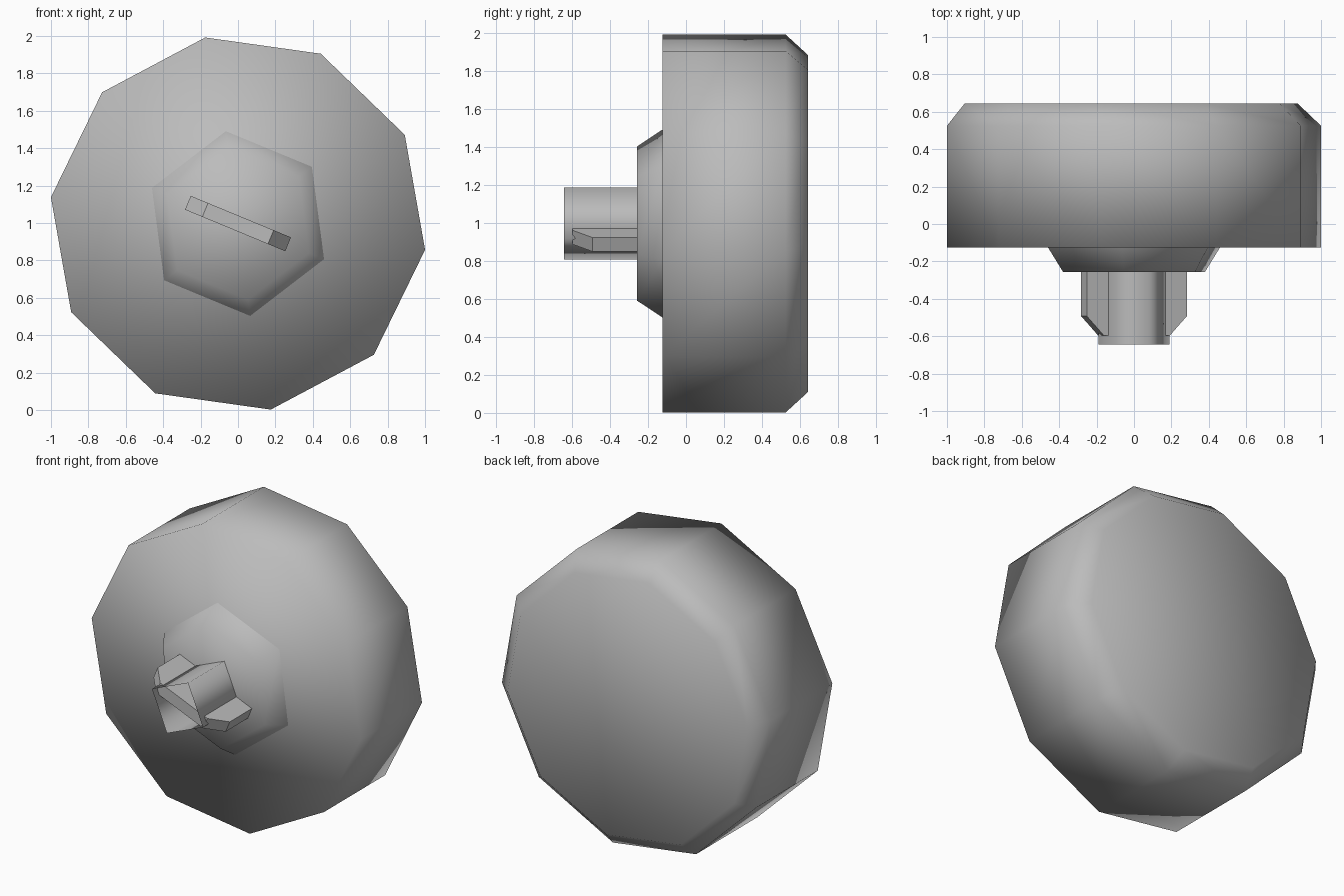
import bpy, bmesh, math
from mathutils import Matrix

cube = bpy.data.objects.get("Cube")
if cube:
    bpy.data.objects.remove(cube, do_unlink=True)

CENTRE_Z = 0.997

grey = bpy.data.materials.new("plain_grey")
grey.use_nodes = True
colour = (0.5, 0.5, 0.5, 1)
grey.diffuse_color = colour
grey.node_tree.nodes["Principled BSDF"].inputs["Base Color"].default_value = colour


def finish(name, bm, smooth):
    bmesh.ops.recalc_face_normals(bm, faces=bm.faces[:])
    mesh = bpy.data.meshes.new(name)
    bm.to_mesh(mesh)
    bm.free()
    for face in mesh.polygons:
        face.use_smooth = smooth
    mesh.materials.append(grey)
    obj = bpy.data.objects.new(name, mesh)
    bpy.context.collection.objects.link(obj)
    obj.location.z = CENTRE_Z
    return obj


def lathe(name, sides, start, rings, cap_first, cap_last):
    """Loft regular polygons along y; rings are (radius, y, x shift)."""
    bm = bmesh.new()
    loops = []
    for radius, y, shift in rings:
        loop = []
        for i in range(sides):
            a = math.radians(start) + math.tau * i / sides
            loop.append(bm.verts.new((radius * math.cos(a) + shift, y, radius * math.sin(a))))
        loops.append(loop)
    for a, b in zip(loops, loops[1:]):
        for i in range(sides):
            j = (i + 1) % sides
            bm.faces.new((a[i], a[j], b[j], b[i]))
    if cap_first:
        bm.faces.new(loops[0])
    if cap_last:
        bm.faces.new(loops[-1])
    return finish(name, bm, True)


# Ten-sided head with a chamfered back
lathe("head", 10, -8, [(1.01, -0.125, 0), (1.01, 0.525, 0), (0.9, 0.643, -0.015)], True, True)

# Tapered six-sided collar
lathe("collar", 6, -22.5, [(0.41, -0.257, 0), (0.498, -0.125, 0)], True, False)

# Open square sleeve
lathe("sleeve", 4, -22.5, [(0.205, -0.643, 0), (0.205, -0.257, 0)], False, False)

# Key bar through the sleeve, with sloped tips
bm = bmesh.new()
half = [(0.29, -0.257), (0.29, -0.492), (0.19, -0.597)]
profile = half + [(-x, y) for x, y in reversed(half)]
base = bm.faces.new([bm.verts.new((x, y, -0.04)) for x, y in profile])
side = bmesh.ops.extrude_face_region(bm, geom=[base])
top = [v for v in side["geom"] if isinstance(v, bmesh.types.BMVert)]
bmesh.ops.translate(bm, verts=top, vec=(0, 0, 0.08))
bmesh.ops.transform(bm, verts=bm.verts[:], matrix=Matrix.Rotation(math.radians(22.5), 4, "Y"))
finish("key_bar", bm, False)
